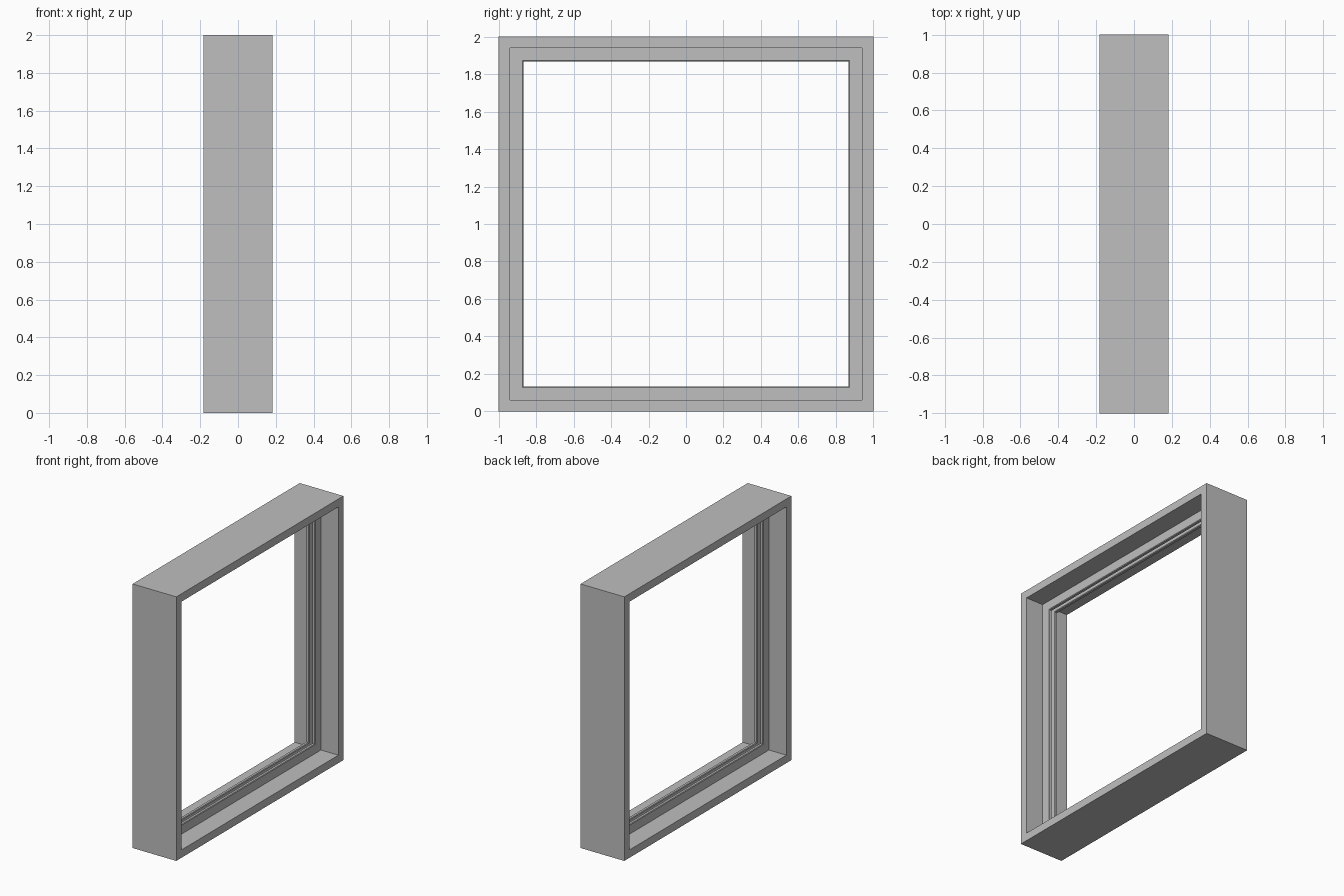
import bpy
import bmesh

cube = bpy.data.objects.get("Cube")
if cube:
    bpy.data.objects.remove(cube, do_unlink=True)

grey = bpy.data.materials.new("light grey")
grey.use_nodes = True
colour = (0.52, 0.52, 0.52, 1)
grey.diffuse_color = colour
grey.node_tree.nodes["Principled BSDF"].inputs["Base Color"].default_value = colour


def square_frame(name, profile):
    """Sweep a closed (depth, inset) profile round a square with mitred corners."""
    bm = bmesh.new()
    rings = []
    for sy, sz in ((-1, -1), (1, -1), (1, 1), (-1, 1)):
        rings.append([bm.verts.new((x, sy * (1 - d), 1 + sz * (1 - d)))
                      for x, d in profile])
    n = len(profile)
    for a, b in zip(rings, rings[1:] + rings[:1]):
        for i in range(n):
            j = (i + 1) % n
            bm.faces.new((a[i], a[j], b[j], b[i]))
    bmesh.ops.recalc_face_normals(bm, faces=bm.faces)
    mesh = bpy.data.meshes.new(name)
    bm.to_mesh(mesh)
    bm.free()
    mesh.materials.append(grey)
    obj = bpy.data.objects.new(name, mesh)
    bpy.context.collection.objects.link(obj)
    return obj


# Half section: outer wall, reveal, stop with softened tip, glazing slot
half = [(0.183, 0), (0.183, 0.06), (0.037, 0.06), (0.037, 0.127),
        (0.033, 0.132), (0.016, 0.132), (0.012, 0.127), (0.012, 0.075)]
mirrored = [(-x, d) for x, d in reversed(half)]
square_frame("window_frame", half + mirrored)
